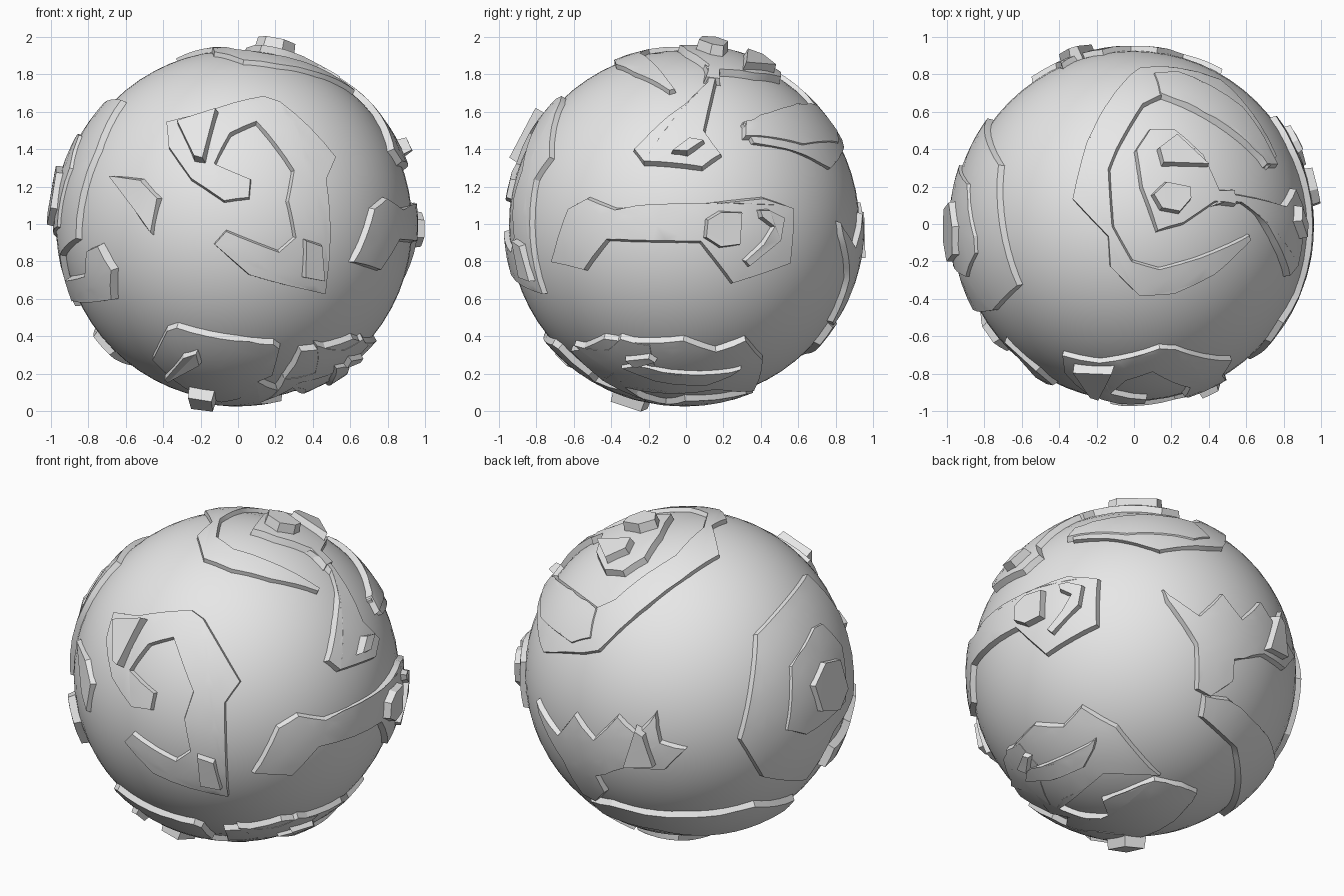
import bpy, bmesh
from math import sin, cos, radians, sqrt
from mathutils import Vector

cube = bpy.data.objects.get("Cube")
if cube:
    bpy.data.objects.remove(cube, do_unlink=True)

CENTRE = Vector((-0.005, -0.01, 0.992))
RADIUS = 0.937     # smooth core
READ = 0.95        # radius on which outlines are laid

stone = bpy.data.materials.new("pale grey stone")
stone.use_nodes = True
grey = (0.8, 0.8, 0.8, 1)
stone.diffuse_color = grey
stone.node_tree.nodes["Principled BSDF"].inputs["Base Color"].default_value = grey

# Facing directions as (turn about z, tilt up) in degrees
FRONT, RIGHT, BACK, LEFT = (0, 0), (90, 0), (180, 0), (-90, 0)
TOP, BOTTOM = (0, 90), (0, -90)


def finish(name, bm, angle=30):
    mesh = bpy.data.meshes.new(name)
    bm.to_mesh(mesh)
    bm.free()
    mesh.materials.append(stone)
    obj = bpy.data.objects.new(name, mesh)
    bpy.context.collection.objects.link(obj)
    obj.location = CENTRE
    bpy.ops.object.select_all(action="DESELECT")
    obj.select_set(True)
    bpy.context.view_layer.objects.active = obj
    bpy.ops.object.shade_smooth_by_angle(angle=radians(angle))
    return obj


def on_sphere(facing, u, v):
    """Lay a flat outline point (in hundredths) onto the ball."""
    a, e = map(radians, facing)
    right = Vector((cos(a), sin(a), 0))
    out = Vector((sin(a) * cos(e), -cos(a) * cos(e), sin(e)))
    up = out.cross(right)
    p = right * u / 100 + up * v / 100
    if p.length > READ * 0.995:
        p *= READ * 0.995 / p.length
    return p + out * sqrt(READ ** 2 - p.length_squared), out


def raised(name, facing, outline, top, lip=0.02, curved=True):
    """A plate with sloping sides that follows the ball."""
    bm = bmesh.new()
    pairs = [on_sphere(facing, u, v) for u, v in outline]
    out = pairs[0][1]
    # triangulate the outline flat, then wrap it round the ball
    flat = [bm.verts.new(p - out * p.dot(out)) for p, _ in pairs]
    face = bm.faces.new(flat)
    face.normal_update()
    if face.normal.dot(out) < 0:
        face.normal_flip()
    bmesh.ops.triangulate(bm, faces=[face], ngon_method="EAR_CLIP")
    for vert, (p, _) in zip(flat, pairs):
        vert.co = p
    for _ in range(4 if curved else 0):
        long_edges = [e for e in bm.edges if e.calc_length() > 0.13]
        if not long_edges:
            break
        bmesh.ops.subdivide_edges(bm, edges=long_edges, cuts=1)
        bmesh.ops.triangulate(bm, faces=bm.faces[:])
        for vert in bm.verts:
            vert.co = vert.co.normalized() * READ
    rim = [v for v in bm.verts if v.is_boundary]
    bm.normal_update()
    bmesh.ops.inset_region(bm, faces=bm.faces[:], thickness=lip,
                           use_even_offset=False, use_boundary=True)
    rim = {v for v in bm.verts if v.is_boundary}
    for vert in bm.verts:
        vert.co = vert.co.normalized() * (RADIUS - 0.015 if vert in rim else top)
    return finish(name, bm, 25 if curved else 15)


def knob(name, facing, outline, top=1.0):
    return raised(name, facing, outline, top, 0.025, False)


# Smooth core
bm = bmesh.new()
bmesh.ops.create_uvsphere(bm, u_segments=64, v_segments=32, radius=RADIUS)
finish("core_ball", bm, 60)

# Front: hooked plate with two knobs, and two small plates
raised("front_hook", FRONT, [
    (-38, 55), (-18, 60), (14, 69), (23, 66), (53, 36), (48, 24), (47, -37), (6, -27),
    (-13, -10), (-6, -2), (22, -13), (30, -6), (26, 13), (29, 29), (10, 54), (-3, 48),
    (-11, 33), (8, 25), (7, 14), (-7, 12), (-25, 24), (-37, 41)], 0.965, 0.012)
knob("front_hook_upper_knob", FRONT, [(-32, 53), (-9, 60), (-16, 32), (-23, 33)], 1.02)
knob("front_hook_lower_knob", FRONT, [(34, -6), (45, -9), (46, -30), (33, -28)], 1.0)
knob("front_kite", FRONT, [(-69, 27), (-50, 26), (-40, 15), (-45, -6), (-53, 3)], 0.965)
raised("front_side_flake", FRONT, [
    (-79, -12), (-72, -9), (-64, -23), (-64, -40), (-87, -41), (-90, -27), (-80, -25)], 0.98)

# Lower front: two plates with knobs
raised("lower_front_plate", FRONT, [
    (-46, -70), (-38, -54), (-32, -52), (0, -59), (20, -61), (24, -64), (20, -79),
    (8, -84), (3, -91), (-8, -93), (-22, -89)], 0.97)
knob("lower_front_knob", FRONT, [
    (-39, -78), (-29, -66), (-20, -64), (-17, -72), (-35, -81)], 1.0)
raised("lower_corner_plate", FRONT, [
    (41, -62), (57, -64), (67, -58), (70, -62), (58, -74), (33, -83), (14, -92),
    (24, -80), (40, -77)], 0.97)
knob("lower_corner_knob", FRONT, [(54, -74), (58, -68), (66, -66), (63, -70)], 1.0)

# Top: swirl, centre plate, and the stem hanging down the side
raised("top_swirl", TOP, [
    (-33, 14), (-28, 36), (-16, 63), (3, 84), (14, 85), (45, 78), (64, 57), (76, 36),
    (72, 30), (51, 52), (22, 71), (6, 64), (-8, 40), (-12, 30), (-10, 0), (0, -18),
    (14, -22), (35, -16), (62, -4), (63, -8), (43, -27), (22, -37), (3, -38),
    (-13, -22), (-14, -6)], 0.962, 0.012)
raised("top_centre", TOP, [
    (0, 40), (3, 20), (12, -4), (27, 0), (43, 11), (55, 10), (54, 20), (46, 20),
    (38, 38), (22, 52), (8, 52)], 0.975)
raised("top_stem", RIGHT, [
    (-28, 40), (-22, 32), (10, 29), (21, 37), (12, 50), (19, 80), (10, 85), (12, 74),
    (8, 70), (-10, 58)], 0.972)
knob("top_hex_knob", TOP, [(8, 16), (16, 24), (30, 21), (31, 13), (24, 5), (13, 7)], 1.03)
knob("top_wedge_knob", TOP, [(11, 40), (22, 48), (40, 30), (14, 30)], 1.02)
knob("stem_knob", RIGHT, [(-8, 37), (2, 46), (12, 43), (2, 35)], 1.02)
raised("upper_back_flake", RIGHT, [
    (31, 56), (35, 57), (69, 64), (84, 51), (82, 42), (63, 41), (31, 46)], 0.97)

# Side facing +x: long arm with a round knob and a curled knob
raised("side_arm", RIGHT, [
    (-71, -20), (-62, 10), (-51, 16), (-36, 10), (7, 12), (42, 16), (59, 10), (57, -21),
    (25, -32), (8, -10), (-40, -9), (-52, -25)], 0.968)
knob("side_arm_knob", RIGHT, [(10, 4), (18, 9), (31, 8), (30, -11), (18, -13), (9, -7)], 1.01)
knob("side_arm_curl", RIGHT, [
    (37, 9), (44, 10), (53, 5), (51, -9), (33, -23), (29, -18), (39, -8), (44, -1),
    (38, 3)], 1.0)
raised("lower_side_plate", RIGHT, [
    (-61, -65), (-43, -58), (0, -59), (17, -65), (33, -59), (43, -70), (37, -87),
    (15, -86), (-20, -85), (-45, -80)], 0.968)
raised("lower_side_ridge", RIGHT, [
    (-34, -73), (-25, -71), (31, -73), (25, -78), (12, -83), (-15, -81)], 0.99)

# Side facing -x: stepped mound
raised("mound_base", LEFT, [
    (32, 67), (-33, 56), (-58, 0), (-42, -29), (-4, -44), (13, -17), (44, -8), (46, 40)],
    0.968)
raised("mound_step", LEFT, [
    (5, 49), (-23, 36), (-33, 0), (-18, -8), (22, -2), (28, 30), (15, 48)], 0.985)
knob("mound_knob", LEFT, [(-14, 22), (0, 32), (16, 28), (20, 8), (8, -2), (-10, 4)], 1.02)

# Back: jagged crown with a knob and a leg
raised("back_crown", BACK, [
    (-48, 3), (-27, -10), (-13, 8), (1, -4), (16, 14), (28, 5), (38, 19), (42, 1),
    (55, -3), (43, -19), (21, -21), (1, -31), (4, -42), (-8, -54), (-19, -52),
    (-27, -29), (-46, -6)], 0.965)
knob("back_crown_knob", BACK, [(27, 9), (34, 6), (39, -15), (19, -18)], 1.01)

# Underside: curved band and bottom plate
raised("under_band", BOTTOM, [
    (14, -78), (-3, -81), (-45, -66), (-73, -37), (-76, -1), (-66, 2), (-59, -15),
    (-22, -62), (10, -70)], 0.972)
raised("bottom_plate", BOTTOM, [
    (19, -21), (13, -34), (-5, -38), (-19, -36), (-24, -10), (-20, 30), (-24, 55),
    (10, 50), (25, 30), (12, 10), (25, 0)], 0.968)
knob("bottom_knob", BOTTOM, [(-24, 16), (-10, 20), (-11, 38), (-26, 36)], 1.03)
